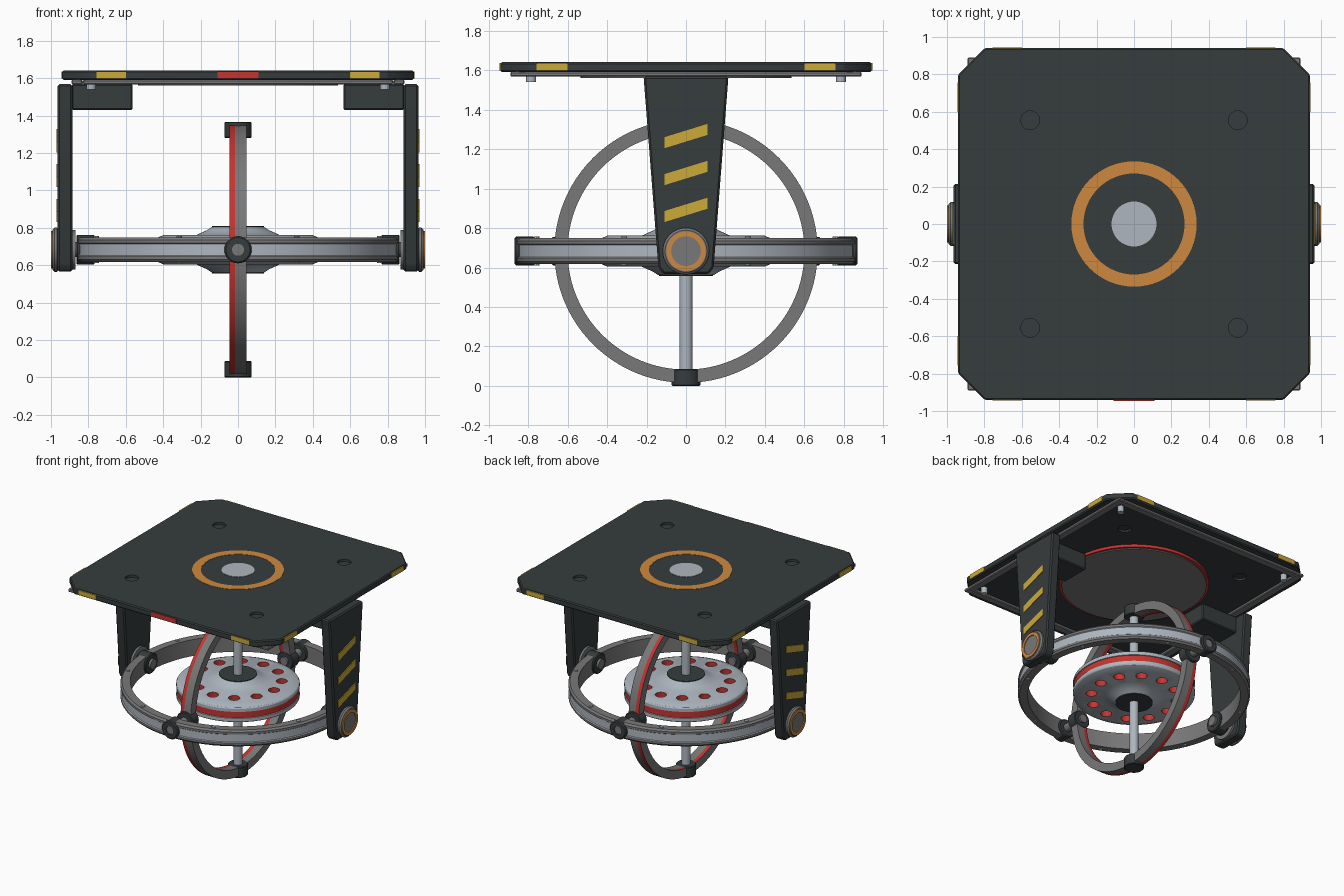
import bpy, bmesh, math
from mathutils import Vector, Matrix

if "Cube" in bpy.data.objects:
    bpy.data.objects.remove(bpy.data.objects["Cube"])


def material(name, color):
    m = bpy.data.materials.new(name)
    m.use_nodes = True
    m.diffuse_color = (*color, 1)
    m.node_tree.nodes["Principled BSDF"].inputs["Base Color"].default_value = (*color, 1)
    return m


DARK = material("dark_slate", (0.037, 0.045, 0.046))
GREY = material("mid_grey", (0.19, 0.19, 0.19))
LIGHT = material("light_steel", (0.42, 0.47, 0.52))
RED = material("signal_red", (0.55, 0.035, 0.03))
ORANGE = material("orange", (0.62, 0.25, 0.05))
YELLOW = material("hazard_yellow", (0.6, 0.4, 0.04))

C = 0.683  # height of the gimbal centre
parts = []


def finish(name, bm, mats):
    bmesh.ops.recalc_face_normals(bm, faces=bm.faces)
    me = bpy.data.meshes.new(name)
    bm.to_mesh(me)
    bm.free()
    for m in mats:
        me.materials.append(m)
    ob = bpy.data.objects.new(name, me)
    bpy.context.collection.objects.link(ob)
    parts.append(ob)
    return ob


def lathe(name, profile, mats, seg_mats=None, axis=(0, 0, 1), loc=(0, 0, 0), segs=64, closed=False):
    """Spin (radius, height) points around an axis; seg_mats gives the slot of each span."""
    bm = bmesh.new()
    rings = [[bm.verts.new((r * math.cos(a), r * math.sin(a), h))
              for a in (2 * math.pi * i / segs for i in range(segs))] for r, h in profile]
    count = len(rings) if closed else len(rings) - 1
    for k in range(count):
        a, b = rings[k], rings[(k + 1) % len(rings)]
        for i in range(segs):
            j = (i + 1) % segs
            f = bm.faces.new((a[i], a[j], b[j], b[i]))
            f.material_index = seg_mats[k] if seg_mats else 0
    bmesh.ops.remove_doubles(bm, verts=bm.verts, dist=1e-5)
    rot = Vector(axis).to_track_quat('Z', 'Y').to_matrix().to_4x4()
    bm.transform(Matrix.Translation(loc) @ rot)
    return finish(name, bm, mats)


def cylinder(name, r, h0, h1, mat, axis=(0, 0, 1), loc=(0, 0, 0), segs=32, bevel=0.0):
    b = bevel
    prof = [(0, h0), (r - b, h0), (r, h0 + b), (r, h1 - b), (r - b, h1), (0, h1)]
    if not b:
        prof = [(0, h0), (r, h0), (r, h1), (0, h1)]
    return lathe(name, prof, [mat], axis=axis, loc=loc, segs=segs)


def tube(name, r0, r1, h0, h1, mat, axis=(0, 0, 1), loc=(0, 0, 0)):
    return lathe(name, [(r0, h0), (r1, h0), (r1, h1), (r0, h1)], [mat],
                 axis=axis, loc=loc, closed=True)


def prism(name, pts, direction, mat, bevel=0.0):
    """Extrude a flat outline of 3D points along a direction."""
    bm = bmesh.new()
    f = bm.faces.new([bm.verts.new(p) for p in pts])
    out = bmesh.ops.extrude_face_region(bm, geom=[f])
    bmesh.ops.translate(bm, vec=direction, verts=[v for v in out["geom"] if isinstance(v, bmesh.types.BMVert)])
    if bevel:
        bmesh.ops.bevel(bm, geom=list(bm.edges), offset=bevel, segments=1, affect='EDGES')
    return finish(name, bm, [mat])


def box(name, x0, x1, y0, y1, z0, z1, mat, bevel=0.0):
    return prism(name, [(x0, y0, z0), (x1, y0, z0), (x1, y1, z0), (x0, y1, z0)],
                 (0, 0, z1 - z0), mat, bevel)


def cut(target, cutters):
    for c in cutters:
        m = target.modifiers.new("cut", 'BOOLEAN')
        m.operation, m.solver, m.object = 'DIFFERENCE', 'EXACT', c
        m.material_mode = 'TRANSFER'
        bpy.context.view_layer.objects.active = target
        bpy.ops.object.modifier_apply(modifier=m.name)
        parts.remove(c)
        bpy.data.objects.remove(c)


# Mounting plate with clipped corners and shallow bolt recesses
w, k = 0.94, 0.8
outline = [(-k, -w), (k, -w), (w, -k), (w, k), (k, w), (-k, w), (-w, k), (-w, -k)]
plate = prism("top_plate", [(x, y, 1.59) for x, y in outline], (0, 0, 0.05), DARK, 0.008)
corners = [(sx, sy) for sx in (-1, 1) for sy in (-1, 1)]
cutters = []
for sx, sy in corners:
    p = (0.555 * sx, 0.555 * sy, 0)
    cutters.append(cylinder("cutter", 0.05, 1.622, 1.7, DARK, loc=p))
    cutters.append(cylinder("cutter", 0.05, 1.5, 1.606, DARK, loc=p))
cut(plate, cutters)

# Plate markings
tube("orange_target_ring", 0.27, 0.335, 1.636, 1.642, ORANGE)
cylinder("centre_disc", 0.12, 1.636, 1.642, LIGHT, segs=48)
for s in (-1, 1):
    for t in (-1, 1):
        a, b = sorted((0.6 * t, 0.757 * t))
        u, v = sorted((0.937 * s, 0.944 * s))
        box("edge_mark_side", u, v, a, b, 1.598, 1.636, YELLOW)
        box("edge_mark_end", a, b, u, v, 1.598, 1.636, YELLOW)
box("front_mark", -0.11, 0.11, -0.945, -0.937, 1.598, 1.636, RED)

# Underside frame, screws and bearing disc
for s in (-1, 1):
    a, b = sorted((0.83 * s, 0.89 * s))
    box("under_rail_side", a, b, -0.89, 0.89, 1.567, 1.592, GREY, 0.006)
    box("under_rail_end", -0.83, 0.83, a, b, 1.567, 1.592, GREY, 0.006)
for sx, sy in corners:
    cylinder("frame_screw", 0.025, 1.54, 1.592, LIGHT, loc=(0.785 * sx, 0.785 * sy, 0), segs=12)
cylinder("under_disc", 0.535, 1.56, 1.592, GREY, segs=64)
tube("under_disc_rim", 0.53, 0.555, 1.568, 1.592, RED)

# Yoke arms, brackets, stripes and side bearings
for s in (-1, 1):
    x_in, x_out, ax = 0.885 * s, 0.965 * s, (s, 0, 0)
    side = [(-0.215, 1.568), (0.215, 1.568), (0.14, 0.6), (0.115, 0.567), (-0.115, 0.567), (-0.14, 0.6)]
    prism("yoke_arm", [(x_in, y, z) for y, z in side], (0.08 * s, 0, 0), DARK, 0.01)
    a, b = sorted((0.563 * s, 0.89 * s))
    box("arm_bracket", a, b, -0.12, 0.12, 1.43, 1.568, DARK, 0.008)
    for i in range(3):
        z = 0.83 + 0.187 * i
        quad = [(-0.11, z), (0.11, z + 0.068), (0.11, z + 0.124), (-0.11, z + 0.056)]
        prism("hazard_stripe", [(x_out - 0.002 * s, y, h) for y, h in quad], (0.008 * s, 0, 0), YELLOW)
    at = (0, 0, C)
    cylinder("bearing_cap", 0.118, 0.955, 0.992, GREY, ax, at, 40, 0.012)
    tube("bearing_ring", 0.075, 0.1, 0.985, 0.999, ORANGE, ax, at)
    cylinder("bearing_inner_washer", 0.105, 0.868, 0.89, GREY, ax, at, 40)
    cylinder("outer_pivot_side", 0.08, 0.767, 0.864, DARK, ax, at, 32, 0.006)
    cylinder("outer_pivot_pin", 0.04, 0.75, 0.9, GREY, ax, at)

# Outer gimbal ring with a light inlaid band
lathe("outer_ring",
      [(0.785, -0.066), (0.845, -0.066), (0.857, -0.052), (0.857, -0.035), (0.85, -0.03),
       (0.85, 0.03), (0.857, 0.035), (0.857, 0.052), (0.845, 0.066), (0.785, 0.066)],
      [GREY, LIGHT], [0, 0, 0, 1, 1, 1, 0, 0, 0, 0], loc=(0, 0, C), segs=96, closed=True)
for i in range(8):
    t = math.radians(22.5 + 45 * i)
    cylinder("ring_bolt", 0.015, -0.072, 0.073, LIGHT,
             loc=(0.82 * math.cos(t), 0.82 * math.sin(t), C), segs=10)

# Pivots joining the two rings, front and back
for s in (-1, 1):
    ax, at = (0, s, 0), (0, 0, C)
    lathe("ring_pivot", [(0.032, 0.767), (0.065, 0.767), (0.073, 0.775), (0.073, 0.86),
                         (0.065, 0.868), (0.032, 0.868)], [DARK], axis=ax, loc=at, segs=32, closed=True)
    cylinder("ring_pivot_pin", 0.033, 0.58, 0.862, GREY, ax, at)
    cylinder("inner_ring_boss", 0.072, 0.595, 0.68, DARK, ax, at, 32, 0.006)

# Inner gimbal ring with a red stripe
lathe("inner_ring", [(0.6, -0.045), (0.667, -0.045), (0.667, -0.016), (0.667, 0.045),
                     (0.6, 0.045), (0.6, -0.016)],
      [GREY, RED], [0, 1, 0, 0, 0, 1], axis=(1, 0, 0), loc=(0, 0, C), segs=96, closed=True)

# Spin axle and its end sockets
cylinder("axle", 0.034, 0.05, 1.31, LIGHT)
for name, z in (("lower_socket", 0), ("upper_socket", 1.28)):
    cylinder(name, 0.073, z, z + 0.087, DARK, bevel=0.005)

# Flywheel: upper half profile mirrored to the lower half
half = [(0.14, 0.122), (0.165, 0.105), (0.225, 0.078), (0.4, 0.078), (0.445, 0.058),
        (0.45, 0.05), (0.45, 0.026), (0.444, 0.024)]
prof = [(0, 0.122)] + half + [(r, -h) for r, h in reversed(half)] + [(0, -0.122)]
slots = [1 if i == len(half) else 0 for i in range(len(prof) - 1)]
wheel = lathe("flywheel", prof, [LIGHT, RED], slots, loc=(0, 0, C), segs=72)
cut(wheel, [cylinder("cutter", 0.042, C - 0.3, C + 0.3, RED, segs=20,
                     loc=(0.32 * math.cos(math.pi * i / 6), 0.32 * math.sin(math.pi * i / 6), 0))
            for i in range(12)])
for s in (-1, 1):
    cylinder("hub_cap", 0.138, 0.11, 0.127, DARK, (0, 0, s), (0, 0, C), 40)

# Smooth round surfaces while keeping edges crisp
bpy.ops.object.select_all(action='DESELECT')
for ob in parts:
    ob.select_set(True)
bpy.context.view_layer.objects.active = parts[0]
bpy.ops.object.shade_smooth_by_angle(angle=math.radians(25))
